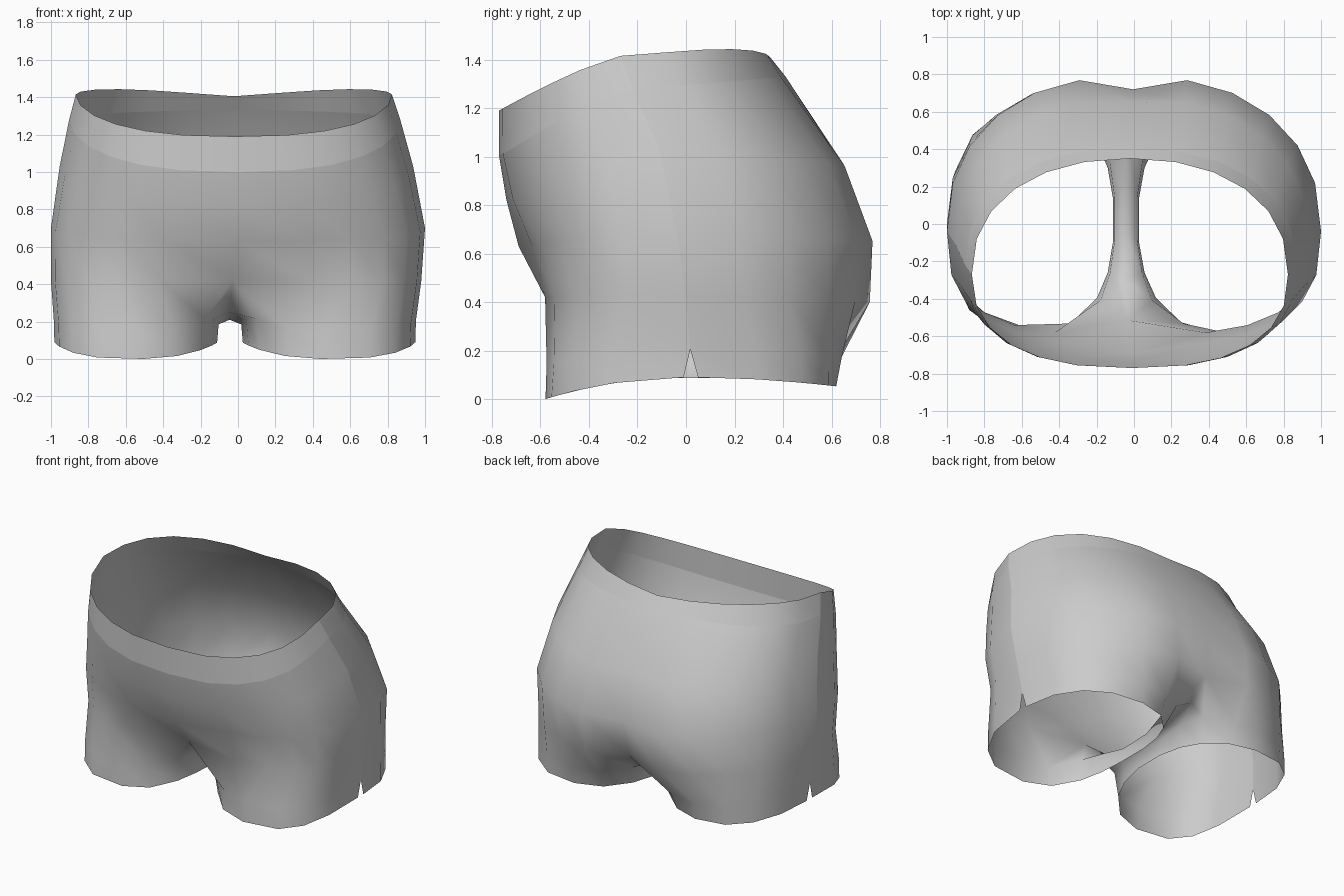
import bpy, bmesh, math

cube = bpy.data.objects.get("Cube")
if cube:
    bpy.data.objects.remove(cube, do_unlink=True)

HALF = 12            # columns from front centre to back centre
SEAM = HALF // 2     # side seam column

# Trunk loops: z front, side, back; width; y front, side, back; front squareness; front and back cleft
TRUNK = [
    (1.19, 1.415, 1.405, .845, -.77, -.27, .35, 2.45, 0, 0),
    (1.00, 1.28, 1.33, .885, -.77, -.22, .41, 2.5, 0, 0),
    (.82, 1.03, .96, .945, -.73, -.11, .68, 2.6, -.01, .03),
    (.63, .70, .65, 1.0, -.65, -.04, .80, 2.8, -.04, .08),
    (.42, .42, .40, .99, -.595, 0, .79, 3.0, .08, .11),
]


def trunk_loop(index, row):
    zf, zs, zb, w, yf, ys, yb, n, front_cleft, back_cleft = row
    points = []
    for j in range(HALF + 1):
        t = math.pi * j / HALF
        c, s = abs(math.cos(t)), math.sin(t)
        if j in (0, HALF):
            s = 0
        front = j < SEAM
        x = w * s ** (2 / n if front else .92)
        reach = 0 if j == SEAM else c ** (2 / n if front else .87)
        y = ys + ((yf if front else yb) - ys) * reach
        y += math.exp(-(x / .18) ** 2) * (front_cleft if front else -back_cleft)
        z = zs + ((zf if front else zb) - zs) * c
        if index == 0 and not front:
            z += .035 * 2 * s * c
        points.append((x, y, z))
    return points


def hem_point(degrees):
    a = math.radians(degrees)
    c, s = math.cos(a), math.sin(a)
    # Squarer at the outer front corner
    power = .7 if c > 0 and s < 0 else .85
    x = .515 + .45 * math.copysign(abs(c) ** power, c)
    y = .02 + .6 * math.copysign(abs(s) ** power, s)
    z = .09 - (.096 if y < 0 else .035) * (y / .6) ** 2
    return (x, y, z)


def thigh_point(column, a, b):
    # Lower leg loop: already as wide as the hem, and higher along the inner leg
    drop = .65
    if column in (0, HALF):
        drop = .55
    elif column > HALF:
        drop = .2
    pull = .7 if SEAM + 2 < column <= HALF else .88
    x, y = (p + (q - p) * pull for p, q in zip(a[:2], b[:2]))
    return (x, y, a[2] + (b[2] - a[2]) * drop)


def settle(p, side):
    # Mirror to a side, then lean the crotch and the waist slightly off centre
    x, y, z = p[0] * side, p[1], p[2]
    low = min(max((.7 - z) / .45, 0), 1)
    high = min(max((z - .8) / .6, 0), 1)
    return (x - .045 * low * (1 - .65 * abs(x)) - .022 * high, y, z)


trunk = [trunk_loop(i, r) for i, r in enumerate(TRUNK)]
crotch = [(0, .52, .28), (0, .22, .22), (0, -.05, .21), (0, -.3, .25)]
leg_top = trunk[-1] + crotch
hem = [hem_point(-140 + 280 * j / HALF) for j in range(HALF + 1)]
hem += [hem_point(a) for a in (156, 172, 188, 204)]
leg_mid = [thigh_point(j, a, b) for j, (a, b) in enumerate(zip(leg_top, hem))]

bm = bmesh.new()
sharp = []
for side in (1, -1):
    def ring(points):
        return [bm.verts.new(settle(p, side)) for p in points]

    def quad(a, b, c, d):
        bm.faces.new((a, b, c, d) if side > 0 else (d, c, b, a))

    # Waistband and hips
    loops = [ring(p) for p in trunk]
    for upper, lower in zip(loops, loops[1:]):
        for j in range(HALF):
            quad(upper[j], lower[j], lower[j + 1], upper[j + 1])
        sharp.append((upper[SEAM], lower[SEAM]))
    sharp += list(zip(loops[1], loops[1][1:]))

    # Leg tube, with a small notch where the side seam meets the hem
    top = loops[-1] + ring(crotch)
    mid = ring(leg_mid)
    low = ring(hem)
    notch = bm.verts.new(low[SEAM].co)
    notch.co.y += .03
    low[SEAM].co.y -= .03
    count = len(top)
    for j in range(count):
        k = (j + 1) % count
        quad(top[j], mid[j], mid[k], top[k])
        quad(mid[j], notch if j == SEAM else low[j], low[k], mid[k])
    sharp.append((top[SEAM], mid[SEAM]))

for a, b in sharp:
    bm.edges.get((a, b)).smooth = False
for face in bm.faces:
    face.smooth = True

# Join the two halves along the centre line
bmesh.ops.remove_doubles(bm, verts=bm.verts[:], dist=.0005)

mesh = bpy.data.meshes.new("shorts")
bm.to_mesh(mesh)
bm.free()
shorts = bpy.data.objects.new("shorts", mesh)
bpy.context.collection.objects.link(shorts)

grey = bpy.data.materials.new("light grey cloth")
grey.use_nodes = True
colour = (.6, .6, .6, 1)
grey.diffuse_color = colour
grey.node_tree.nodes["Principled BSDF"].inputs["Base Color"].default_value = colour
mesh.materials.append(grey)
